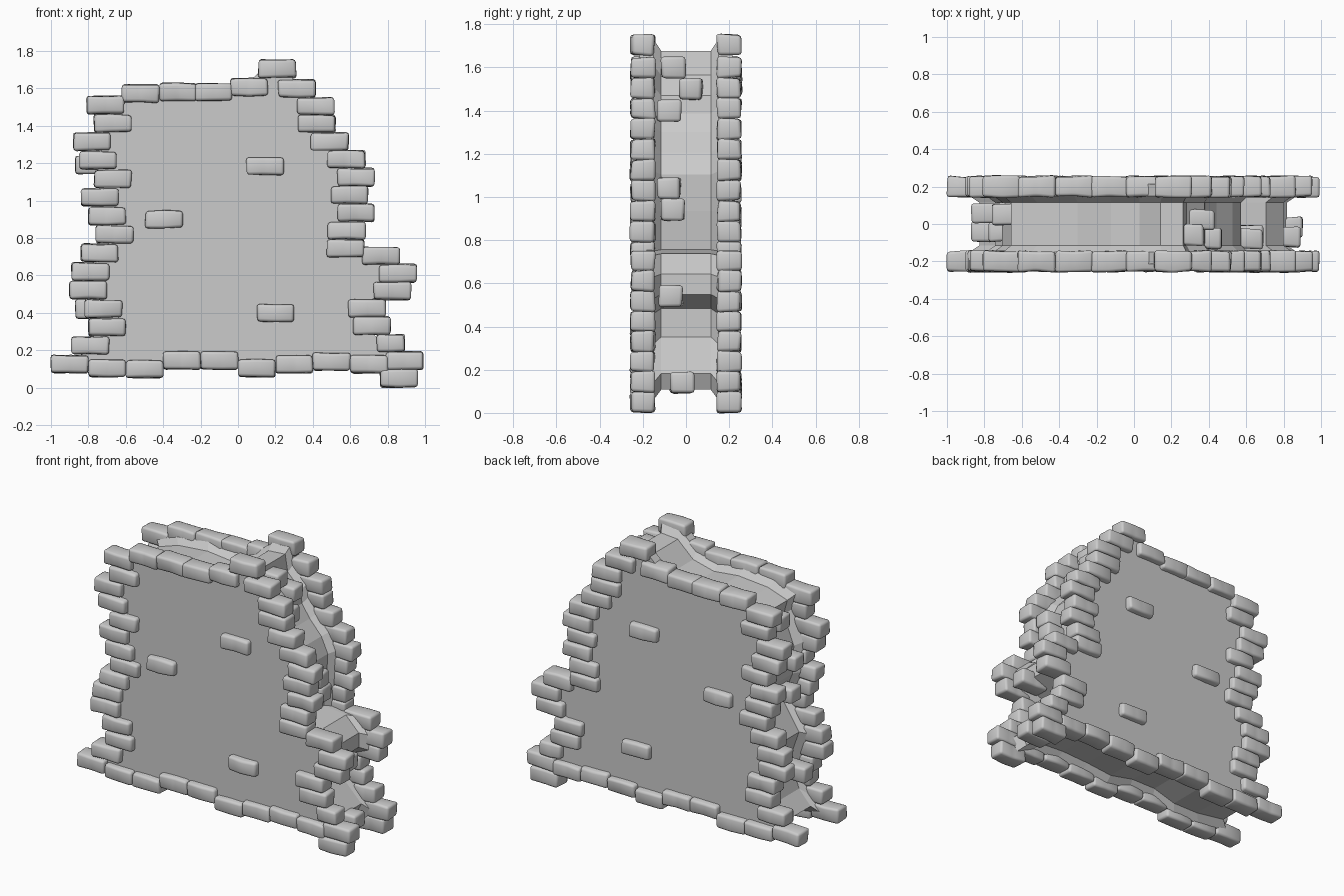
import bpy, bmesh, random
from mathutils import Vector

random.seed(4)
cube = bpy.data.objects.get("Cube")
if cube:
    bpy.data.objects.remove(cube)


def make_material(name, color):
    mat = bpy.data.materials.new(name)
    mat.use_nodes = True
    mat.diffuse_color = color
    mat.node_tree.nodes["Principled BSDF"].inputs["Base Color"].default_value = color
    return mat


stone = make_material("grey stone", (0.6, 0.6, 0.6, 1))


def finish(bm, name):
    bmesh.ops.recalc_face_normals(bm, faces=bm.faces)
    mesh = bpy.data.meshes.new(name)
    bm.to_mesh(mesh)
    bm.free()
    mesh.materials.append(stone)
    obj = bpy.data.objects.new(name, mesh)
    bpy.context.collection.objects.link(obj)
    return obj


def jitter(amount):
    return random.uniform(-amount, amount)


def brick(name, x, y, z, outward=0, length=0.2):
    """Irregular rounded stone, with its outward face slightly narrower."""
    bm = bmesh.new()
    bmesh.ops.create_cube(bm, size=1)
    along = [e for e in bm.edges if abs(e.verts[0].co.x - e.verts[1].co.x) > 0.5]
    bmesh.ops.subdivide_edges(bm, edges=along, cuts=1)
    for v in bm.verts:
        taper = 0.9 if v.co.y * outward > 0 else 1
        v.co = Vector((v.co.x * length, v.co.y * 0.11, v.co.z * 0.1 * taper))
        v.co += Vector((jitter(0.004), jitter(0.007), jitter(0.004)))
    bmesh.ops.bevel(bm, geom=list(bm.edges), offset=0.015, segments=2,
                    profile=0.5, affect='EDGES', clamp_overlap=True)
    for f in bm.faces:
        f.smooth = True
    obj = finish(bm, name)
    obj.location = (x, y, z)
    return obj


# Stone positions around the broken wall outline
left_x = [-.79, -.70, -.72, -.80, -.79, -.74, -.66, -.70, -.74, -.67,
          -.75, -.78, -.67, -.71]
left = [(x, 0.225 + i * 0.099) for i, x in enumerate(left_x)]
top = [(-.52, 1.57), (-.32, 1.58), (-.13, 1.58), (.06, 1.605), (.21, 1.705)]
upper_x = [.575, .58, .63, .595, .63, .58, .49, .42, .415, .315]
upper = [(x, 0.745 + i * 0.095) for i, x in enumerate(upper_x)]
lower_x = [.86, .89, .815, .715, .69, .825, .855, .765]
lower = [(x, 0.05 + i * 0.0935) for i, x in enumerate(lower_x)]
base_z = [.125, .105, .10, .145, .145, .105, .125, .14, .125]
base = [(-0.9 + i * 0.2, z) for i, z in enumerate(base_z)]
face = [(.145, 1.185), (-.395, .90), (.20, .40)]

# Matching stones on the front and the back
for side, tag in ((-1, "front"), (1, "back")):
    for group, spots in (("left_edge", left), ("top_edge", top), ("upper_edge", upper),
                         ("lower_edge", lower), ("base", base), ("face", face)):
        for x, z in spots:
            length = 0.15 if group == "lower_edge" and abs(x - .815) < 0.002 else 0.2
            brick(f"{tag}_{group}_stone", x, side * 0.2, z, side, length)

# Loose stones set in the rough ends between the two faces
for x, y, z in ((.27, -.06, 1.6), (.33, .02, 1.5), (.37, -.08, 1.4), (.59, -.08, 1.04),
                (.59, -.06, .94), (.79, -.07, .54), (.8, -.02, .14),
                (-.66, .05, 1.42), (-.77, .06, 1.19), (-.77, -.04, .42), (-.68, -.04, .92)):
    brick("end_stone", x, y, z)

# Core: flat front and back slabs flaring out from a recessed, jagged middle
right_edge = [(.83, .06), (.87, .14), (.69, .32), (.69, .46), (.85, .53), (.85, .63),
              (.75, .73), (.58, .75), (.6, .94), (.61, 1.12), (.56, 1.23), (.47, 1.33),
              (.41, 1.42), (.4, 1.51), (.3, 1.61)]
top_edge = [(.28, 1.73), (.15, 1.72), (.03, 1.61), (-.13, 1.57), (-.32, 1.59),
            (-.55, 1.57), (-.7, 1.52)]
left_edge = [p for p in reversed(left[::2])]
bottom_edge = [(-.88, .125), (-.65, .09), (-.45, .09), (-.28, .14), (-.09, .14),
               (.1, .1), (.3, .12), (.51, .13), (.7, .12)]
outline = right_edge + top_edge + left_edge + bottom_edge

bm = bmesh.new()
rings = []
for y, scale in ((-.215, 1), (-.15, 1), (-.115, .94), (.115, .94), (.15, 1), (.215, 1)):
    rings.append([bm.verts.new((x * scale, y, 0.85 + (z - 0.85) * scale))
                  for x, z in outline])
count = len(outline)
for a, b in zip(rings, rings[1:]):
    for i in range(count):
        j = (i + 1) % count
        bm.faces.new((a[i], a[j], b[j], b[i]))
bm.faces.new(rings[0])
bm.faces.new(rings[-1])
finish(bm, "wall_core")
